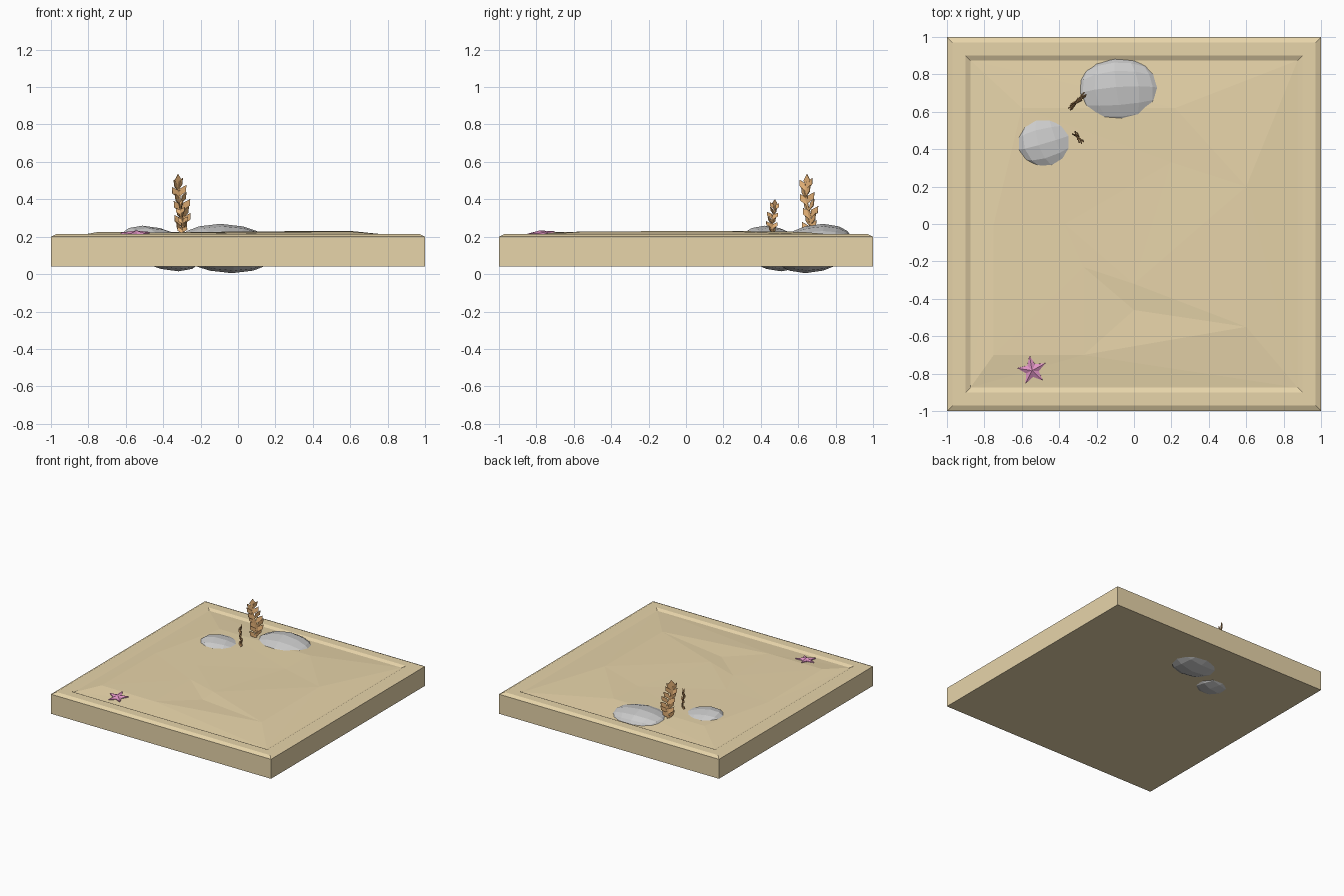
import bpy, bmesh, math
from mathutils import Vector, Matrix
from mathutils.geometry import delaunay_2d_cdt

if "Cube" in bpy.data.objects:
    bpy.data.objects.remove(bpy.data.objects["Cube"])


def material(name, rgb):
    m = bpy.data.materials.new(name)
    m.diffuse_color = (*rgb, 1)
    m.use_nodes = True
    m.node_tree.nodes["Principled BSDF"].inputs["Base Color"].default_value = m.diffuse_color
    return m


def finish(bm, name, mat=None):
    bmesh.ops.recalc_face_normals(bm, faces=bm.faces)
    me = bpy.data.meshes.new(name)
    bm.to_mesh(me)
    bm.free()
    ob = bpy.data.objects.new(name, me)
    bpy.context.collection.objects.link(ob)
    if mat:
        me.materials.append(mat)
    return ob


sand = material("sand", (0.80, 0.66, 0.40))
orange = material("weed_orange", (0.85, 0.48, 0.20))
pink = material("star_pink", (0.76, 0.30, 0.56))

# Sand slab: stacked square rings form the walls, bevelled rim and groove
bm = bmesh.new()
rings = []
for half, z in [(1, .04), (1, .2), (.97, .215), (.9, .215), (.875, .203)]:
    rings.append([bm.verts.new((sx * half, sy * half, z))
                  for sx, sy in [(-1, -1), (1, -1), (1, 1), (-1, 1)]])
bm.faces.new(rings[0][::-1])
for a, b in zip(rings, rings[1:]):
    for i in range(4):
        j = (i + 1) % 4
        bm.faces.new((a[i], a[j], b[j], b[i]))

# Uneven sand surface: a few heights triangulated inside the rim
bumps = [(-.75, -.7, .225), (-.27, -.7, .222), (0, -.46, .217), (.6, -.55, .228),
         (-.27, -.23, .222), (0, -.32, .228), (-.37, 0, .222), (.2, .33, .222),
         (.6, .2, .231), (-.6, .62, .223), (.22, .62, .226), (-.75, 0, .222)]
verts = rings[-1] + [bm.verts.new(p) for p in bumps]
tris = delaunay_2d_cdt([v.co.xy for v in verts], [(0, 1), (1, 2), (2, 3), (3, 0)],
                       [], 0, 1e-5)[2]
for t in tris:
    bm.faces.new([verts[i] for i in t])
finish(bm, "sand_slab", sand)


# Rocks: subdivided cubes squashed and sheared, poking through the slab
def rock(name, centre, radii, shear, turn):
    bm = bmesh.new()
    bmesh.ops.create_cube(bm, size=2)
    bmesh.ops.subdivide_edges(bm, edges=bm.edges, cuts=3, use_grid_fill=True)
    for v in bm.verts:
        v.co = Matrix.Rotation(turn, 3, 'Z') @ v.co.normalized()
        x, y, z = (v.co[i] * radii[i] for i in range(3))
        v.co = Vector((x + shear[0] * z, y + shear[1] * z, z)) + Vector(centre)
    finish(bm, name)


rock("large_rock", (-.064, .685, .137), (.265, .205, .132), (-.24, .36), .1)
rock("small_rock", (-.415, .465, .137), (.195, .175, .122), (-.79, -.36), .3)


# Seaweed: thin wavy stem with alternating pointed leaves
def seaweed(name, base, height, width, angle, leaves):
    bm = bmesh.new()

    def stem(t):
        return Vector((width * .13 * math.sin(t * 7) - width * .15 * (t - .5),
                       .004 * math.sin(t * 9), t * height))

    def plate(points):
        bm.faces.new([bm.verts.new(p) for p in points])

    for i in range(leaves):
        t0, t1 = i / leaves * .82, (i + 1) / leaves * .82
        w = Vector((width * .09, 0, 0))
        a, b = stem(t0), stem(t1)
        plate((a - w, a + w, b + w, b - w))
        for side in (-1, 1):
            p = stem(t0 + (.03 if side > 0 else 0))
            s = width * side * (.75 + .25 * math.sin(math.pi * (i + 1) / leaves))
            h = height * .2
            k = .008 * (-1) ** i * side
            tip = p + Vector((s * .5, k, h))
            out = p + Vector((s * .46, k * 1.3, h * .45))
            inner = p + Vector((s * .1, -k * .3, h * .7))
            plate((p, out, inner))
            plate((inner, out, tip))
    # pointed crown leaf
    p = stem(.8)
    q = Vector((0, .003, height * .2))
    w = Vector((width * .25, 0, 0))
    plate((p, p + q * .45 + w, p + q, p + q * .45 - w))
    bmesh.ops.remove_doubles(bm, verts=bm.verts, dist=1e-5)
    ob = finish(bm, name, orange)
    ob.location = base
    ob.rotation_euler.z = angle
    mod = ob.modifiers.new("thickness", 'SOLIDIFY')
    mod.thickness = .004
    mod.offset = 0


seaweed("tall_seaweed", (-.307, .652, .215), .32, .105, math.radians(42), 7)
seaweed("short_seaweed", (-.301, .465, .215), .185, .065, math.radians(-52), 6)

# Starfish: five-pointed star with a raised centre
bm = bmesh.new()
top = bm.verts.new((0, 0, .014))
edge = []
for i in range(10):
    r = .036 if i % 2 else .08
    a = math.radians(100) + i * math.pi / 5
    edge.append(bm.verts.new((r * math.cos(a), r * math.sin(a), 0 if i % 2 else .003)))
low = [bm.verts.new(v.co - Vector((0, 0, .008))) for v in edge]
for i in range(10):
    j = (i + 1) % 10
    bm.faces.new((top, edge[i], edge[j]))
    bm.faces.new((edge[i], low[i], low[j], edge[j]))
bm.faces.new(low[::-1])
star = finish(bm, "starfish", pink)
star.location = (-.545, -.782, .219)
star.rotation_euler.x = math.radians(6)
